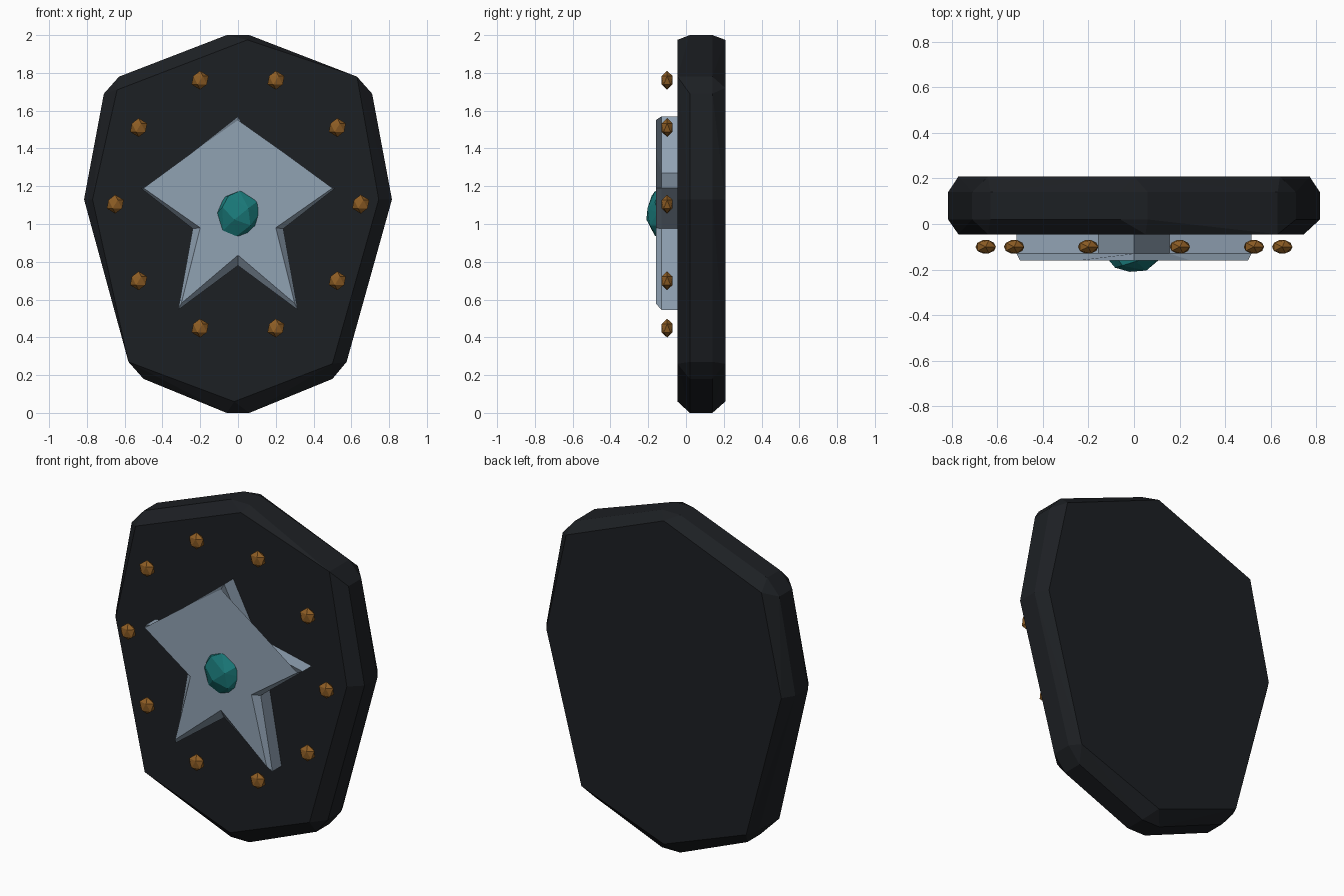
import bpy, bmesh, math
from mathutils import Matrix, Vector

if "Cube" in bpy.data.objects:
    bpy.data.objects.remove(bpy.data.objects["Cube"])


def material(name, rgb):
    m = bpy.data.materials.new(name)
    m.diffuse_color = (*rgb, 1)
    m.use_nodes = True
    m.node_tree.nodes["Principled BSDF"].inputs["Base Color"].default_value = m.diffuse_color
    return m


def add_object(name, bm, mat):
    bmesh.ops.recalc_face_normals(bm, faces=bm.faces)
    me = bpy.data.meshes.new(name)
    bm.to_mesh(me)
    bm.free()
    me.materials.append(mat)
    ob = bpy.data.objects.new(name, me)
    bpy.context.collection.objects.link(ob)
    return ob


def mirrored(half):
    """Close a right-hand outline (top to bottom) with its mirror image."""
    return half + [(-x, z) for x, z in reversed(half) if x > 0]


black = material("black_iron", (0.012, 0.014, 0.017))
steel = material("blue_steel", (0.28, 0.36, 0.45))
bronze = material("bronze", (0.27, 0.11, 0.018))
teal = material("teal_gem", (0.01, 0.19, 0.19))

# Shield body: chamfered slab as the hull of its front, rim and back outlines
front = [(0.05, 1.975), (0.63, 1.78), (0.745, 1.13), (0.50, 0.26), (-0.02, 0.06),
         (-0.58, 0.27), (-0.77, 1.13), (-0.64, 1.71)]
back = mirrored([(0, 1.975), (0.64, 1.72), (0.77, 1.13), (0.54, 0.26), (0, 0.06)])
rim = mirrored([(0.06, 2.0), (0.63, 1.78), (0.71, 1.69), (0.815, 1.13),
                (0.575, 0.27), (0.50, 0.18), (0.06, 0.0)])
bm = bmesh.new()
for ring, y in ((front, -0.045), (rim, 0.02), (rim, 0.14), (back, 0.208)):
    for x, z in ring:
        bm.verts.new((x, y, z))
bmesh.ops.convex_hull(bm, input=bm.verts[:])
bmesh.ops.dissolve_limit(bm, angle_limit=math.radians(2), verts=bm.verts[:], edges=bm.edges[:])
add_object("shield_body", bm, black)

# Star emblem: notched outline extruded forward to a chamfered front plate
star = mirrored([(0, 1.57), (0.155, 1.27), (0.515, 1.19), (0.24, 0.975),
                 (0.317, 0.545), (0, 0.78)])
plate = mirrored([(0, 1.55), (0.25, 1.373), (0.50, 1.19), (0.20, 0.98),
                  (0.30, 0.58), (0, 0.835)])
bm = bmesh.new()
rings = [[bm.verts.new((x, y, z)) for x, z in ring]
         for ring, y in ((star, 0.0), (star, -0.13), (plate, -0.16))]
for a, b in zip(rings, rings[1:]):
    for i in range(len(a)):
        j = (i + 1) % len(a)
        bm.faces.new((a[i], a[j], b[j], b[i]))
bm.faces.new(rings[0])
bm.faces.new(rings[-1])
add_object("star_emblem", bm, steel)


def ico(name, center, scale, subdiv, mat):
    bm = bmesh.new()
    bmesh.ops.create_icosphere(bm, subdivisions=subdiv, radius=1)
    bmesh.ops.transform(bm, verts=bm.verts[:],
                        matrix=Matrix.Translation(Vector(center)) @ Matrix.Diagonal((*scale, 1)))
    return add_object(name, bm, mat)


# Faceted centre gem
gem = ico("center_gem", (0, -0.15, 1.055), (0.115, 0.06, 0.12), 2, teal)
dec = gem.modifiers.new("facets", 'DECIMATE')
dec.ratio = 0.5

# Ring of studs
for i in range(10):
    a = math.tau * i / 10
    ico(f"rim_stud_{i + 1}", (0.65 * math.cos(a), -0.1, 1.105 + 0.69 * math.sin(a)),
        (0.05, 0.034, 0.05), 1, bronze)
